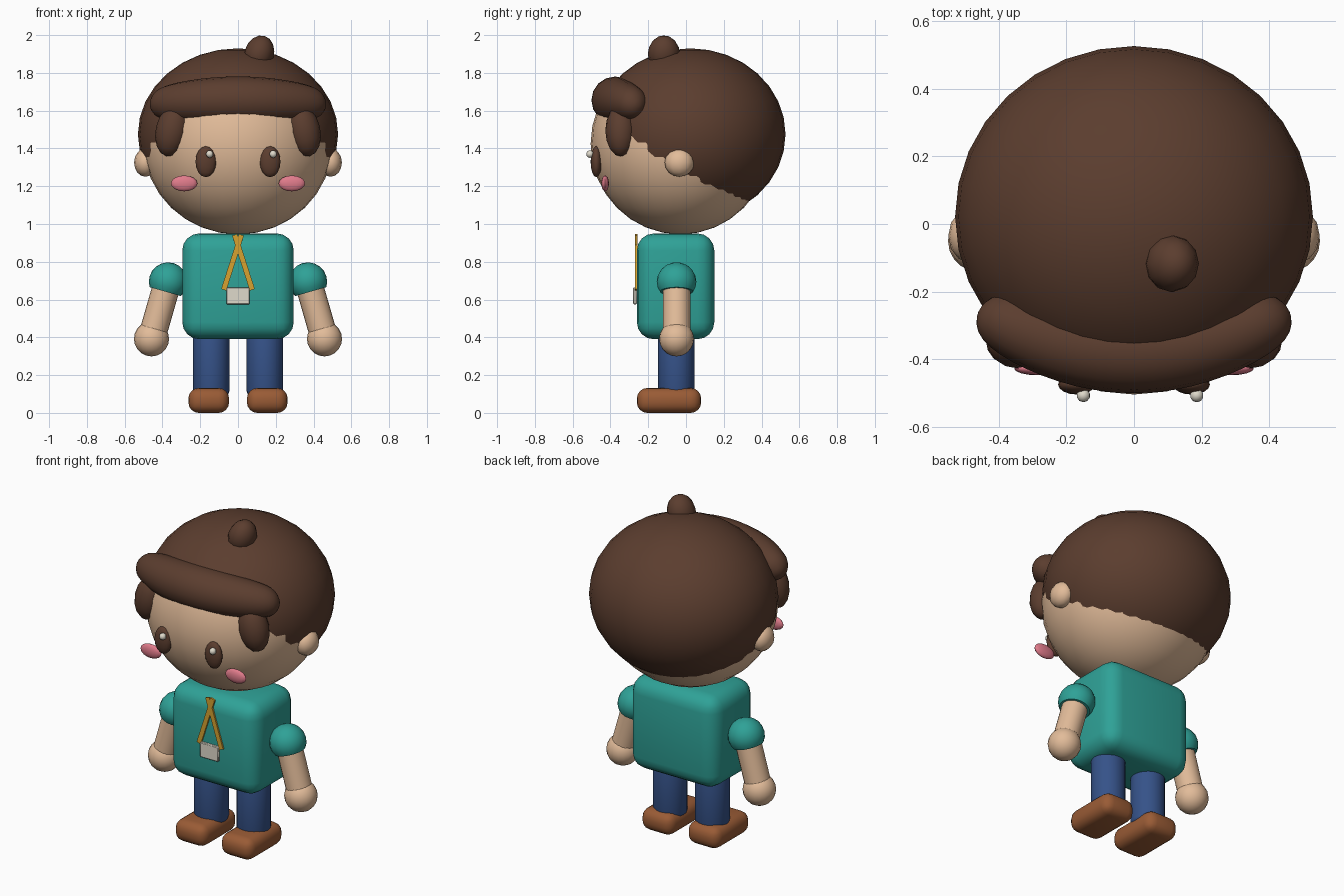
import bpy, bmesh, math
from mathutils import Vector

cube = bpy.data.objects.get("Cube")
if cube:
    bpy.data.objects.remove(cube, do_unlink=True)


def material(name, color):
    m = bpy.data.materials.new(name)
    m.use_nodes = True
    m.diffuse_color = (*color, 1)
    m.node_tree.nodes["Principled BSDF"].inputs["Base Color"].default_value = (*color, 1)
    return m


SKIN = material("skin", (0.76, 0.50, 0.32))
HAIR = material("dark brown", (0.105, 0.047, 0.028))
TEAL = material("teal cloth", (0.028, 0.36, 0.31))
NAVY = material("blue denim", (0.036, 0.085, 0.25))
SHOE = material("brown leather", (0.32, 0.105, 0.036))
PINK = material("blush pink", (0.75, 0.20, 0.26))
GOLD = material("gold ribbon", (0.68, 0.36, 0.03))
WHITE = material("off white", (0.74, 0.70, 0.60))


def finish(name, bm, mat, loc=(0, 0, 0), tilt=0.0):
    mesh = bpy.data.meshes.new(name)
    bmesh.ops.recalc_face_normals(bm, faces=bm.faces)
    bm.to_mesh(mesh)
    bm.free()
    mesh.materials.append(mat)
    ob = bpy.data.objects.new(name, mesh)
    bpy.context.collection.objects.link(ob)
    ob.location = loc
    ob.rotation_euler.y = tilt
    bpy.ops.object.select_all(action="DESELECT")
    ob.select_set(True)
    bpy.context.view_layer.objects.active = ob
    bpy.ops.object.shade_smooth_by_angle(angle=math.radians(40))
    return ob


def ball(name, mat, loc, radii, tilt=0.0, segs=16, cut=None):
    bm = bmesh.new()
    bmesh.ops.create_uvsphere(bm, u_segments=segs, v_segments=max(8, segs // 2), radius=1)
    bmesh.ops.scale(bm, vec=radii, verts=bm.verts)
    if cut is not None:
        bmesh.ops.bisect_plane(bm, geom=bm.verts[:] + bm.edges[:] + bm.faces[:],
                               plane_co=(0, 0, cut), plane_no=(0, 0, 1), clear_inner=True)
        bmesh.ops.holes_fill(bm, edges=bm.edges[:])
    return finish(name, bm, mat, loc, tilt)


def box(name, mat, loc, size, bevel=0.0, tilt=0.0, segs=4):
    bm = bmesh.new()
    bmesh.ops.create_cube(bm, size=1)
    bmesh.ops.scale(bm, vec=size, verts=bm.verts)
    if bevel:
        bmesh.ops.bevel(bm, geom=bm.edges[:], offset=bevel, segments=segs,
                        profile=0.5, affect="EDGES")
    return finish(name, bm, mat, loc, tilt)


def cylinder(name, mat, loc, radius, depth, tilt=0.0, bevel=0.0):
    bm = bmesh.new()
    bmesh.ops.create_cone(bm, cap_ends=True, segments=20, radius1=radius,
                          radius2=radius, depth=depth)
    if bevel:
        rims = [e for e in bm.edges if abs(e.verts[0].co.z - e.verts[1].co.z) < 1e-5]
        bmesh.ops.bevel(bm, geom=rims, offset=bevel, segments=3, profile=0.5, affect="EDGES")
    return finish(name, bm, mat, loc, tilt)


def fringe_roll():
    """Curved tapering roll of hair with rounded ends."""
    bm = bmesh.new()
    rings, count, sides = [], 28, 16
    for i in range(count + 1):
        t = -math.cos(math.pi * i / count)
        angle = t * 1.0
        radius = (0.126 - 0.045 * t * t) * max(0.02, 1 - abs(t) ** 14) ** 0.5
        centre = Vector((0.455 * t, -0.375 + 0.125 * t * t, 1.655 - 0.02 * t * t))
        out = Vector((math.sin(angle * 0.55), -math.cos(angle * 0.55), 0))
        ring = []
        for k in range(sides):
            a = 2 * math.pi * k / sides
            ring.append(bm.verts.new(centre + out * radius * math.cos(a)
                                     + Vector((0, 0, radius * math.sin(a)))))
        rings.append(ring)
    for r1, r2 in zip(rings, rings[1:]):
        for k in range(sides):
            j = (k + 1) % sides
            bm.faces.new((r1[k], r1[j], r2[j], r2[k]))
    bm.faces.new(rings[0])
    bm.faces.new(rings[-1])
    return finish("fringe", bm, HAIR)


# Head and hair
ball("head", SKIN, (0, -0.03, 1.425), (0.5, 0.475, 0.48), segs=32)
ball("hair_cap", HAIR, (0, 0.022, 1.475), (0.53, 0.505, 0.455), segs=32)
ball("hair_tuft", HAIR, (0.112, -0.117, 1.9), (0.078, 0.085, 0.1), tilt=0.3, segs=12)
fringe_roll()

# Torso
box("shirt", TEAL, (0, -0.055, 0.67), (0.59, 0.41, 0.56), bevel=0.09)

# Lanyard badge
box("badge", WHITE, (0, -0.27, 0.62), (0.122, 0.02, 0.09), bevel=0.004, segs=1)

for s, side in ((1, "left"), (-1, "right")):
    # Face
    ball(side + "_ear", SKIN, (s * 0.49, -0.035, 1.325), (0.06, 0.078, 0.075), segs=12)
    ball(side + "_eye", HAIR, (s * 0.17, -0.475, 1.33), (0.055, 0.03, 0.082))
    ball(side + "_eye_glint", WHITE, (s * 0.168 + 0.018, -0.508, 1.37),
         (0.02, 0.02, 0.02), segs=10)
    ball(side + "_cheek", PINK, (s * 0.285, -0.428, 1.215), (0.07, 0.02, 0.042))
    ball(side + "_side_lock", HAIR, (s * 0.348, -0.345, 1.495), (0.088, 0.082, 0.14),
         tilt=-s * 0.22)

    # Arm
    lean = -s * 0.28
    ball(side + "_sleeve", TEAL, (s * 0.37, -0.05, 0.695), (0.102, 0.105, 0.102),
         tilt=lean, segs=20, cut=-0.055)
    cylinder(side + "_arm", SKIN, (s * 0.419, -0.05, 0.53), 0.073, 0.26, tilt=lean)
    ball(side + "_hand", SKIN, (s * 0.458, -0.05, 0.392), (0.093, 0.092, 0.093), segs=20)

    # Leg and shoe
    cylinder(side + "_leg", NAVY, (s * 0.142, -0.052, 0.27), 0.096, 0.36, bevel=0.025)
    box(side + "_shoe", SHOE, (s * 0.155, -0.09, 0.066), (0.215, 0.34, 0.132), bevel=0.055)

    # Ribbon strap crossing its twin under the chin
    box(side + "_strap", GOLD, (s * 0.029, -0.264, 0.797), (0.028, 0.012, 0.306),
        tilt=-s * 0.31)
